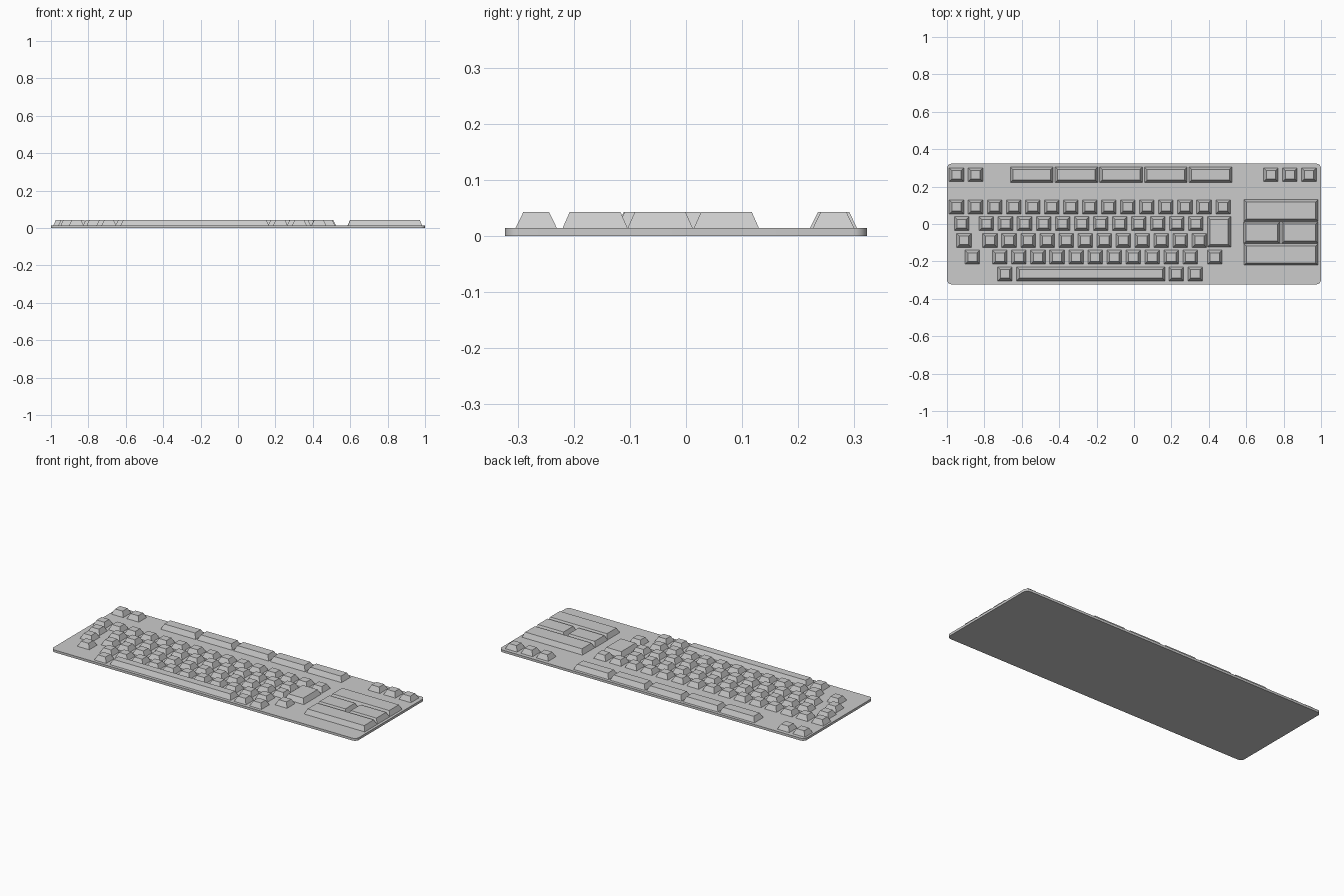
import bpy, bmesh

if "Cube" in bpy.data.objects:
    bpy.data.objects.remove(bpy.data.objects["Cube"], do_unlink=True)

PLATE_TOP, KEY_TOP = 0.014, 0.043
KEY_W, KEY_D, PITCH = 0.078, 0.074, 0.1018

grey = bpy.data.materials.new("plain grey")
grey.use_nodes = True
grey.diffuse_color = (0.6, 0.6, 0.6, 1)
grey.node_tree.nodes["Principled BSDF"].inputs["Base Color"].default_value = (0.6, 0.6, 0.6, 1)


def finish(name, bm):
    mesh = bpy.data.meshes.new(name)
    bmesh.ops.recalc_face_normals(bm, faces=bm.faces[:])
    bm.to_mesh(mesh)
    bm.free()
    mesh.materials.append(grey)
    obj = bpy.data.objects.new(name, mesh)
    bpy.context.collection.objects.link(obj)
    return obj


def add_box(bm, x, y, w, d, z0, z1, inset=0):
    """Box whose top is drawn in by inset on every side."""
    for v in bmesh.ops.create_cube(bm, size=1)["verts"]:
        top = v.co.z > 0
        shrink = 2 * inset if top else 0
        v.co = (x + v.co.x * (w - shrink), y + v.co.y * (d - shrink), z1 if top else z0)


def keys(name, xs, y, w=KEY_W, d=KEY_D, inset=0.0142):
    """One row of tapered keys."""
    bm = bmesh.new()
    for x in xs:
        add_box(bm, x, y, w, d, PLATE_TOP, KEY_TOP, inset)
    return finish(name, bm)


def run(start, count, pitch=PITCH):
    return [start + i * pitch for i in range(count)]


# Base plate with rounded upright corners
bm = bmesh.new()
add_box(bm, 0, 0, 2, 0.645, 0, PLATE_TOP)
upright = [e for e in bm.edges if abs(e.verts[0].co.z - e.verts[1].co.z) > 0.001]
bmesh.ops.bevel(bm, geom=upright, offset=0.025, segments=6, profile=0.5, affect='EDGES')
plate = finish("base_plate", bm)
bpy.ops.object.select_all(action='DESELECT')
plate.select_set(True)
bpy.context.view_layer.objects.active = plate
bpy.ops.object.shade_smooth_by_angle(angle=0.6)

# Back row
keys("back_right_keys", run(-0.949, 2), 0.263)
keys("function_keys", run(-0.547, 5, 0.239), 0.263, w=0.229, d=0.084)
keys("back_left_keys", run(0.732, 3), 0.263)

# Main block, staggered row by row
keys("number_row", run(-0.949, 15), 0.091)
keys("upper_letter_row", [-0.922] + run(-0.789, 12), 0.002)
keys("home_letter_row", [-0.909] + run(-0.770, 12), -0.088)
keys("lower_letter_row", [-0.864] + run(-0.717, 11) + [0.432], -0.177)
keys("front_row", [-0.69] + run(0.226, 2), -0.267)
keys("space_bar", [-0.231], -0.267, w=0.793)
keys("enter_key", [0.455], -0.042, w=0.126, d=0.163)

# Side pad of broad keys
PAD_D = 0.116
keys("pad_back_key", [0.786], 0.072, w=0.397, d=PAD_D, inset=0.0128)
keys("pad_middle_keys", [0.683, 0.887], -0.046, w=0.194, d=PAD_D, inset=0.0128)
keys("pad_front_key", [0.786], -0.162, w=0.397, d=PAD_D, inset=0.0128)
